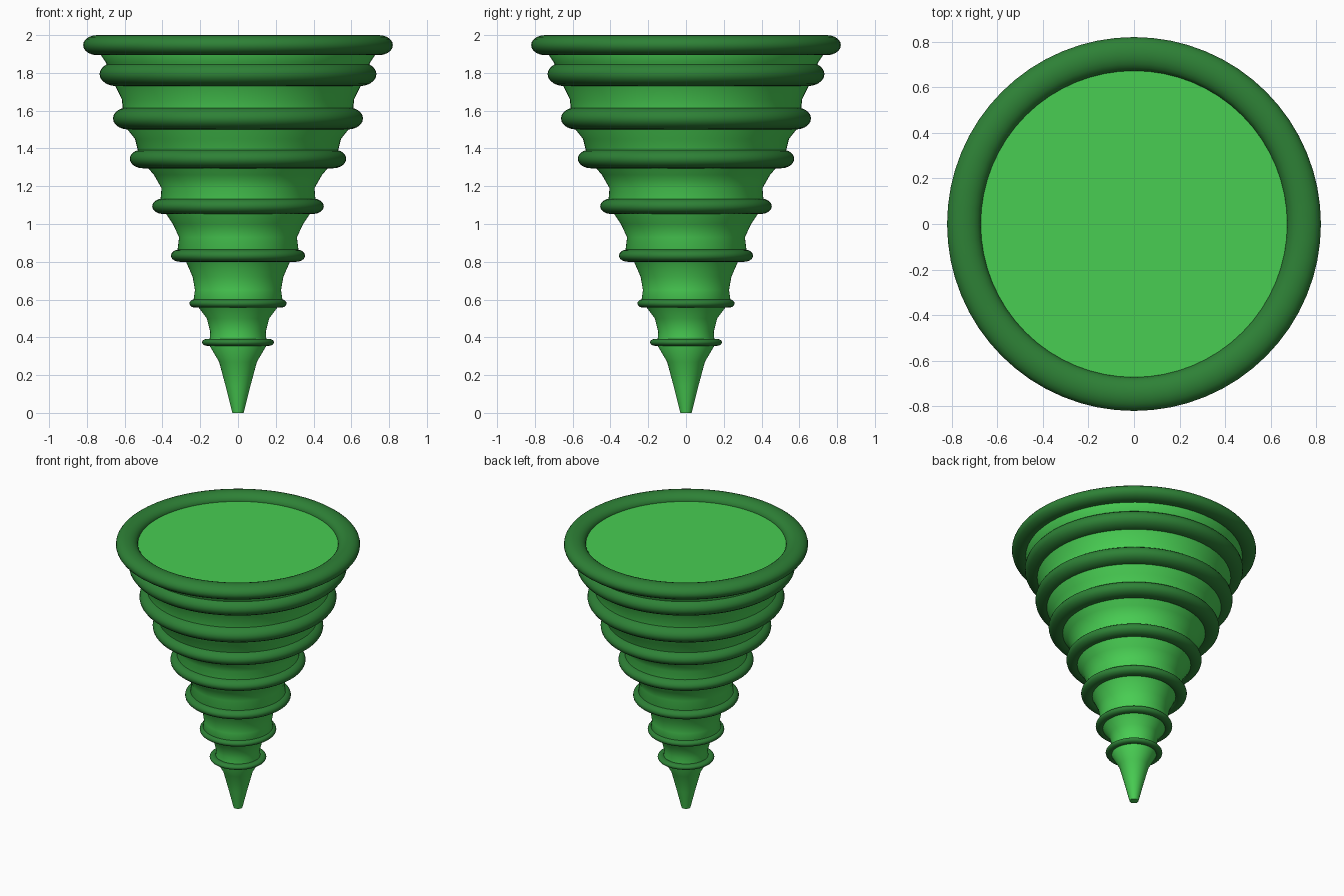
import bpy
import math

SIDES = 64

if "Cube" in bpy.data.objects:
    bpy.data.objects.remove(bpy.data.objects["Cube"], do_unlink=True)


def make_material(name, colour):
    mat = bpy.data.materials.new(name)
    mat.use_nodes = True
    mat.diffuse_color = colour
    mat.node_tree.nodes["Principled BSDF"].inputs["Base Color"].default_value = colour
    return mat


def lathe(name, profile, mat, closed):
    """Spin (radius, height) points around z; open profiles get end caps."""
    n = len(profile)
    verts = []
    for r, z in profile:
        for s in range(SIDES):
            a = math.tau * s / SIDES
            verts.append((r * math.cos(a), r * math.sin(a), z))
    faces = []
    for i in range(n if closed else n - 1):
        lower, upper = i * SIDES, (i + 1) % n * SIDES
        for s in range(SIDES):
            t = (s + 1) % SIDES
            faces.append((lower + s, lower + t, upper + t, upper + s))
    if not closed:
        faces.append(tuple(reversed(range(SIDES))))
        faces.append(tuple(range((n - 1) * SIDES, n * SIDES)))
    mesh = bpy.data.meshes.new(name)
    mesh.from_pydata(verts, [], faces)
    mesh.materials.append(mat)
    obj = bpy.data.objects.new(name, mesh)
    bpy.context.collection.objects.link(obj)
    bpy.ops.object.select_all(action="DESELECT")
    obj.select_set(True)
    bpy.context.view_layer.objects.active = obj
    bpy.ops.object.shade_smooth_by_angle(angle=math.radians(50))
    return obj


light_green = make_material("light green", (0.065, 0.61, 0.085, 1))
dark_green = make_material("dark green", (0.027, 0.22, 0.037, 1))

# Tapering body, flaring out below each ring and capped flat inside the rim
body_profile = [
    (0.03, 0), (0.065, 0.14), (0.1, 0.27), (0.15, 0.355),
    (0.15, 0.39), (0.147, 0.43), (0.165, 0.5), (0.21, 0.56),
    (0.235, 0.6), (0.228, 0.65), (0.24, 0.72), (0.275, 0.8),
    (0.32, 0.865), (0.312, 0.93), (0.345, 1.0), (0.385, 1.06),
    (0.41, 1.13), (0.405, 1.19), (0.445, 1.26), (0.48, 1.3),
    (0.53, 1.39), (0.545, 1.45), (0.585, 1.5),
    (0.61, 1.61), (0.615, 1.66), (0.65, 1.73),
    (0.7, 1.855), (0.73, 1.9), (0.73, 1.95),
]
lathe("body", body_profile, light_green, False)

# Rounded rings: outer radius, bottom height, top height
rings = [
    (0.19, 0.355, 0.392), (0.257, 0.557, 0.602), (0.355, 0.80, 0.865),
    (0.454, 1.053, 1.135), (0.573, 1.295, 1.395), (0.662, 1.50, 1.618),
    (0.733, 1.73, 1.857), (0.82, 1.894, 2.0),
]
for i, (outer, low, high) in enumerate(rings):
    half = (high - low) / 2
    width = half * 1.4
    section = []
    for k in range(20):
        a = math.tau * k / 20
        section.append((outer - width + width * math.cos(a),
                        (low + high) / 2 + half * math.sin(a)))
    name = "rim_ring" if i == len(rings) - 1 else f"ring_{i + 1}"
    lathe(name, section, dark_green, True)
